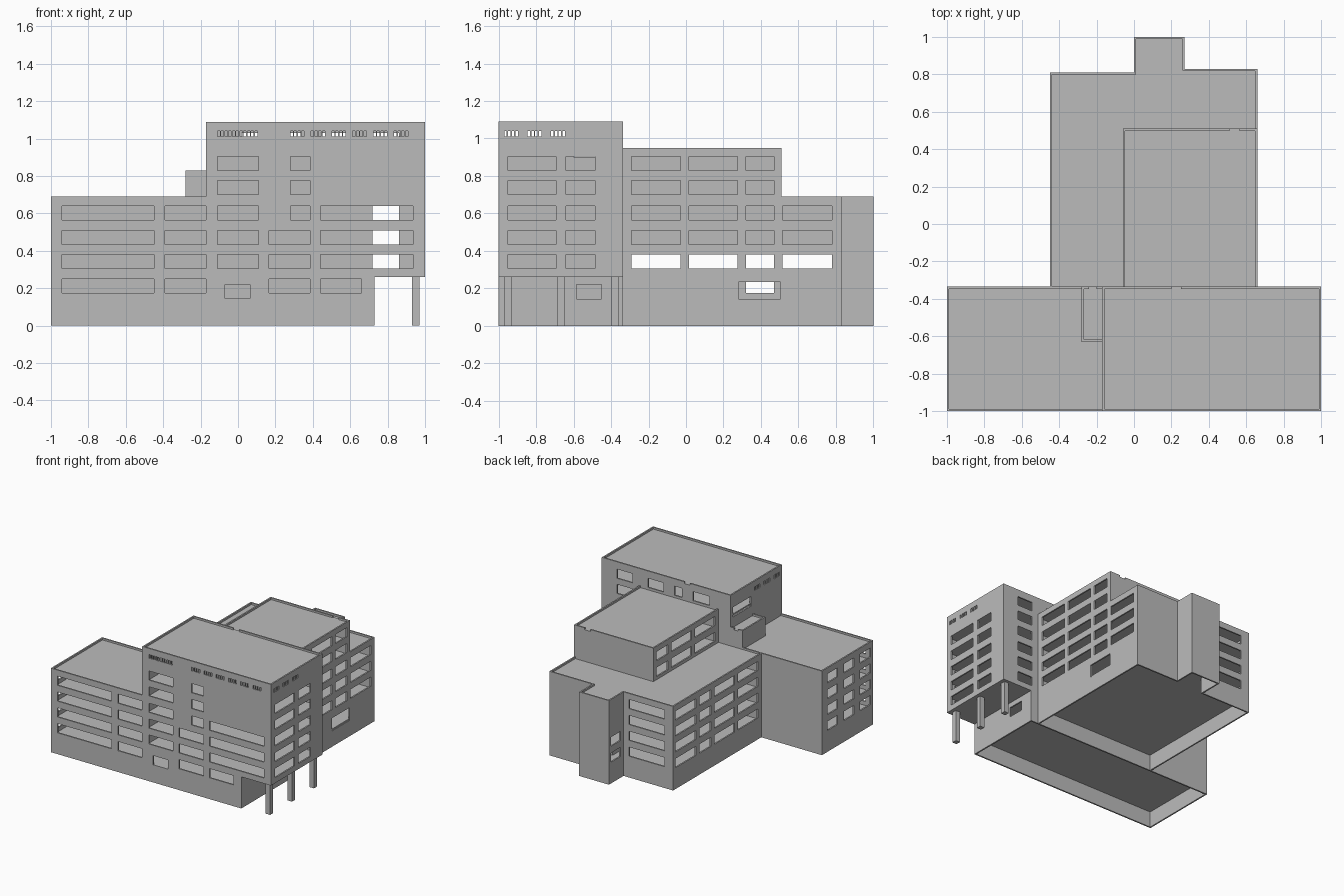
import bpy, bmesh

if "Cube" in bpy.data.objects:
    bpy.data.objects.remove(bpy.data.objects["Cube"])

T = 0.012                                   # wall and slab thickness
ROWS = [0.305, 0.435, 0.565, 0.70, 0.83]    # window sill heights
LOW = [0.175] + ROWS[:3]
H = 0.075                                   # window height

concrete = bpy.data.materials.new("concrete_grey")
concrete.diffuse_color = (0.5, 0.5, 0.5, 1)
concrete.use_nodes = True
concrete.node_tree.nodes["Principled BSDF"].inputs["Base Color"].default_value = concrete.diffuse_color


def finish(bm, name):
    bmesh.ops.recalc_face_normals(bm, faces=bm.faces)
    me = bpy.data.meshes.new(name)
    bm.to_mesh(me)
    bm.free()
    me.materials.append(concrete)
    ob = bpy.data.objects.new(name, me)
    bpy.context.collection.objects.link(ob)
    return ob


def box(name, x0, x1, y0, y1, z0, z1):
    bm = bmesh.new()
    bmesh.ops.create_cube(bm, size=1)
    for v in bm.verts:
        v.co = ((x0 + x1) / 2 + v.co.x * (x1 - x0),
                (y0 + y1) / 2 + v.co.y * (y1 - y0),
                (z0 + z1) / 2 + v.co.z * (z1 - z0))
    return finish(bm, name)


def wall(name, axis, pos, inward, u0, u1, z0, z1, holes=()):
    """Wall along 'x' or 'y' at pos; holes are (u0, u1, z0, z1) openings."""
    def cuts(lo, hi, values):
        return sorted({lo, hi} | {round(v, 4) for v in values if lo < v < hi})
    us = cuts(u0, u1, [v for h in holes for v in h[:2]])
    zs = cuts(z0, z1, [v for h in holes for v in h[2:]])
    bm = bmesh.new()
    verts = {}

    def vert(u, z):
        if (u, z) not in verts:
            verts[u, z] = bm.verts.new((u, pos, z) if axis == 'x' else (pos, u, z))
        return verts[u, z]

    for a, b in zip(us, us[1:]):
        for c, d in zip(zs, zs[1:]):
            mu, mz = (a + b) / 2, (c + d) / 2
            if any(h[0] < mu < h[1] and h[2] < mz < h[3] for h in holes):
                continue
            bm.faces.new([vert(a, c), vert(b, c), vert(b, d), vert(a, d)])
    res = bmesh.ops.extrude_face_region(bm, geom=bm.faces[:], use_keep_orig=True)
    off = inward * T
    moved = [g for g in res['geom'] if isinstance(g, bmesh.types.BMVert)]
    bmesh.ops.translate(bm, verts=moved, vec=(0, off, 0) if axis == 'x' else (off, 0, 0))
    return finish(bm, name)


def windows(cols, rows):
    return [(a, b, z, z + H) for a, b in cols for z in rows]


def vents(start, count):
    return [(start + i * 0.02, start + i * 0.02 + 0.013, 1.01, 1.04) for i in range(count)]


# Front wall: stepped outline, window bands and roof vents
front = [(-1, -0.17, 0.69, 1.2), (0.73, 1, 0, 0.26), (-0.07, 0.065, 0.145, 0.22)]
front += windows([(-0.94, -0.45), (-0.39, -0.172)], LOW)
front += windows([(0.165, 0.385), (0.44, 0.66)], LOW[:1])
front += windows([(-0.11, 0.11)], ROWS)
front += windows([(0.165, 0.385)], ROWS[:2]) + windows([(0.28, 0.385)], ROWS[2:])
front += windows([(0.44, 0.935)], ROWS[:3])
front += vents(-0.11, 11)
for g in range(6):
    front += vents(0.28 + g * 0.111, 4)
wall("front_wall", 'x', -1, 1, -1, 1, 0, 1.09, front)

# Walls of the front wing and tower
side_vents = vents(-0.97, 4) + vents(-0.845, 4) + vents(-0.72, 4)
wall("tower_right_wall", 'y', 1, -1, -1, -0.335, 0.26, 1.09,
     windows([(-0.95, -0.695), (-0.64, -0.485)], ROWS) + side_vents)
wall("tower_left_wall", 'y', -0.17, 1, -1, -0.335, 0.13, 1.09,
     [(-0.6, -0.37, 0.90, 0.98)] + side_vents)
back = [(-1, -0.17, 0.69, 1.2), (0.73, 1, 0, 0.26), (0.2, 0.25, 1.075, 1.2)]
back += windows([(0.72, 0.86)], ROWS)
back += windows([(0.72, 0.86), (0.44, 0.58), (0.27, 0.34), (0.02, 0.17)], [0.955])
wall("front_wing_back_wall", 'x', -0.335, -1, -1, 1, 0, 1.09, back)
wall("left_end_wall", 'y', -1, 1, -1, -0.335, 0, 0.69,
     windows([(-0.54, -0.41), (-0.75, -0.62), (-0.965, -0.83)], LOW))
wall("recessed_entrance_wall", 'y', 0.73, -1, -1, -0.335, 0, 0.27,
     [(-0.585, -0.45, 0.14, 0.22)])

# Pillars below the overhang
for i, y in enumerate([-0.95, -0.665, -0.38]):
    box(f"pillar_{i + 1}", 0.93, 0.97, y - 0.02, y + 0.02, 0, 0.265)

# Rear wing walls
cols = [(-0.29, -0.03), (0.015, 0.275), (0.32, 0.47)]
last = (0.515, 0.78)
wall("rear_right_wall", 'y', 0.66, -1, -0.335, 0.83, 0, 0.95,
     [(0.51, 0.83, 0.69, 1.2), (0.28, 0.505, 0.13, 0.235)]
     + windows(cols, ROWS) + windows([last], ROWS[:3]))
wall("rear_left_wall", 'y', -0.45, 1, -0.335, 0.81, 0, 0.69,
     windows(cols + [last], LOW))
wall("rear_back_wall_left", 'x', 0.81, -1, -0.45, 0, 0, 0.69,
     windows([(-0.37, -0.05)], LOW))
wall("rear_back_wall_right", 'x', 0.83, -1, 0.27, 0.66, 0, 0.69)

# Projecting stair tower
wall("stair_left_wall", 'y', 0, 1, 0.80, 1, 0, 0.69, windows([(0.85, 0.97)], LOW[:2]))
wall("stair_right_wall", 'y', 0.27, -1, 0.82, 1, 0, 0.69)
wall("stair_back_wall", 'x', 1, -1, 0, 0.27, 0, 0.69)

# Upper rear block
wall("upper_left_wall", 'y', -0.06, 1, -0.335, 0.51, 0.67, 0.95, windows(cols, ROWS[3:]))
wall("upper_back_wall", 'x', 0.51, -1, -0.06, 0.66, 0.67, 0.95,
     [(0.51, 0.565, 0.935, 1.2)])

# Small roof box beside the tower
wall("roof_box_left_wall", 'y', -0.28, 1, -0.63, -0.335, 0.67, 0.83)
wall("roof_box_front_wall", 'x', -0.63, 1, -0.28, -0.17, 0.67, 0.83)
wall("roof_box_back_wall", 'x', -0.335, -1, -0.28, -0.17, 0.67, 0.83,
     [(-0.24, -0.2, 0.815, 1)])
box("roof_box_roof", -0.275, -0.165, -0.625, -0.34, 0.803, 0.815)

# Floor slabs
e = 0.005
for i in range(7):
    z = 0.13 * (i + 1)
    left = -1 if i < 4 else -0.17
    right = 0.73 if i == 0 else 1
    box(f"front_floor_{i + 1}", left + e, right - e, -1 + e, -0.335 - e, z, z + T)
    if i < 4:
        box(f"rear_floor_{i + 1}", -0.45 + e, 0.66 - e, -0.335 - e, 0.81 - e, z, z + T)
        box(f"stair_floor_{i + 1}", e, 0.27 - e, 0.80, 1 - e, z, z + T)
        box(f"rear_floor_strip_{i + 1}", 0.265, 0.66 - e, 0.80, 0.83 - e, z, z + T)
box("upper_floor", -0.06 + e, 0.66 - e, -0.335, 0.51 - e, 0.78, 0.78 + T)

# Roofs, set just below the parapets
box("left_roof", -1 + e, -0.165, -1 + e, -0.34, 0.66, 0.675)
box("tower_roof", -0.17 + e, 1 - e, -1 + e, -0.34, 1.06, 1.075)
box("rear_roof", -0.45 + e, 0.66 - e, -0.34, 0.81 - e, 0.66, 0.675)
box("rear_roof_strip", 0.265, 0.66 - e, 0.80, 0.83 - e, 0.66, 0.675)
box("stair_roof", e, 0.27 - e, 0.80, 1 - e, 0.66, 0.675)
box("upper_roof", -0.06 + e, 0.66 - e, -0.34, 0.51 - e, 0.92, 0.935)

# Inner partition of the rear wing, open on the second level
wall("rear_partition", 'y', 0.1, 1, -0.335, 0.81, 0.13, 0.93,
     [(-0.335, 0.81, 0.272, 0.39), (0.28, 0.505, 0.142, 0.26), (0.505, 0.81, 0.67, 1)])
